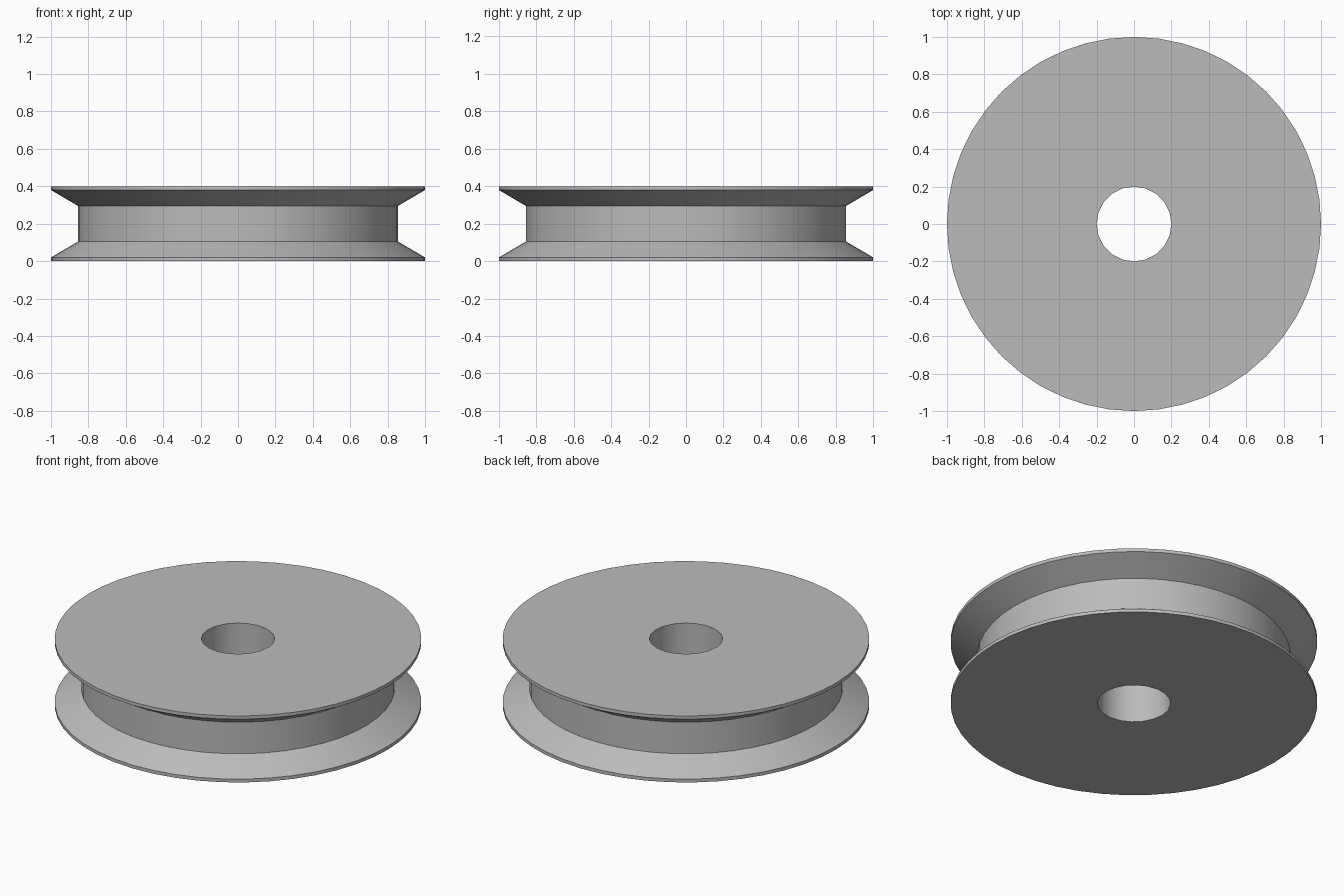
import bpy
import bmesh
from math import cos, sin, tau, radians

cube = bpy.data.objects.get("Cube")
if cube:
    bpy.data.objects.remove(cube, do_unlink=True)

RIM_SIDES = 48
BORE_SIDES = 20
BORE_RADIUS = 0.2
HEIGHT = 0.4

# Single flat grey
grey = bpy.data.materials.new("plain_grey")
grey.use_nodes = True
colour = (0.5, 0.5, 0.5, 1)
grey.diffuse_color = colour
grey.node_tree.nodes["Principled BSDF"].inputs["Base Color"].default_value = colour


def lathe(name, profile, sides):
    """Closed solid turned around z from (radius, height) points."""
    bm = bmesh.new()
    rings = [[bm.verts.new((r * cos(tau * i / sides), r * sin(tau * i / sides), z))
              for i in range(sides)] for r, z in profile]
    for low, high in zip(rings, rings[1:]):
        for i in range(sides):
            j = (i + 1) % sides
            bm.faces.new((low[i], low[j], high[j], high[i]))
    bm.faces.new(rings[0][::-1])
    bm.faces.new(rings[-1])
    mesh = bpy.data.meshes.new(name)
    bm.to_mesh(mesh)
    bm.free()
    mesh.materials.append(grey)
    obj = bpy.data.objects.new(name, mesh)
    bpy.context.collection.objects.link(obj)
    return obj


# Grooved wheel: lower half profile, mirrored for the upper half
lower = [(1.0, 0.0), (1.0, 0.02), (0.855, 0.105)]
upper = [(r, HEIGHT - z) for r, z in reversed(lower)]
wheel = lathe("pulley_wheel", lower + upper, RIM_SIDES)

# Axle bore
cutter = lathe("bore_cutter", [(BORE_RADIUS, -0.1), (BORE_RADIUS, HEIGHT + 0.1)], BORE_SIDES)
cutter.hide_render = True
bore = wheel.modifiers.new("axle_bore", 'BOOLEAN')
bore.operation = 'DIFFERENCE'
bore.solver = 'EXACT'
bore.object = cutter

bpy.ops.object.select_all(action='DESELECT')
wheel.select_set(True)
bpy.context.view_layer.objects.active = wheel
bpy.ops.object.modifier_apply(modifier=bore.name)
bpy.data.objects.remove(cutter, do_unlink=True)
bpy.ops.object.shade_smooth_by_angle(angle=radians(25))
